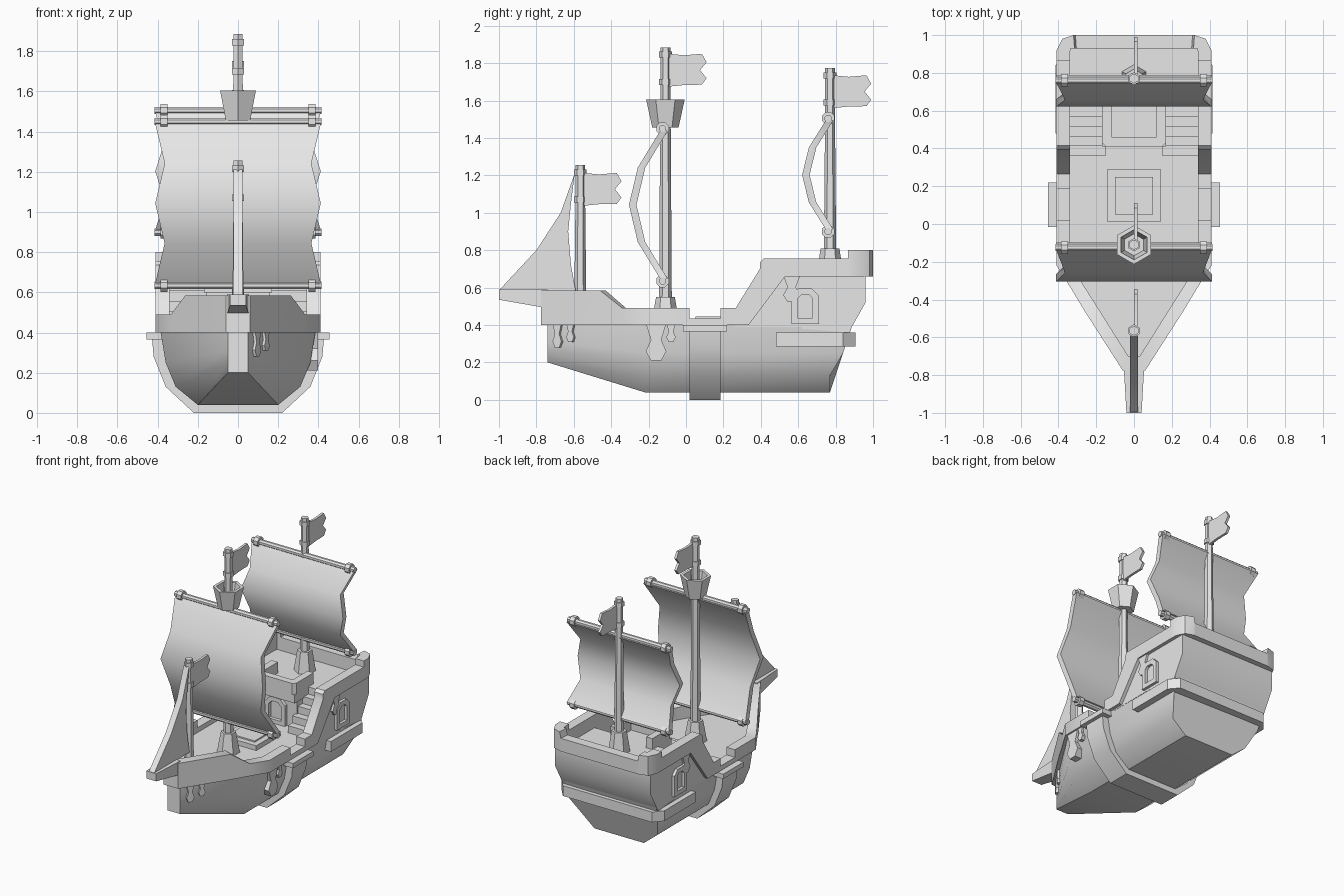
import bpy, bmesh, math
from mathutils import Matrix, Vector

cube = bpy.data.objects.get("Cube")
if cube:
    bpy.data.objects.remove(cube, do_unlink=True)

grey = bpy.data.materials.new("plain_grey")
grey.use_nodes = True
grey.diffuse_color = (0.8, 0.8, 0.8, 1)
grey.node_tree.nodes["Principled BSDF"].inputs["Base Color"].default_value = (0.8, 0.8, 0.8, 1)
parts = []


def loft(name, rings, closed=False):
    """Skin equal-length closed rings; cap the ends unless the rings form a loop."""
    bm = bmesh.new()
    rows = [[bm.verts.new(p) for p in ring] for ring in rings]
    n = len(rows[0])
    pairs = list(zip(rows, rows[1:])) + ([(rows[-1], rows[0])] if closed else [])
    for a, b in pairs:
        for i in range(n):
            j = (i + 1) % n
            bm.faces.new((a[i], a[j], b[j], b[i]))
    if not closed:
        bm.faces.new(rows[0])
        bm.faces.new(rows[-1])
    bmesh.ops.recalc_face_normals(bm, faces=bm.faces)
    me = bpy.data.meshes.new(name)
    bm.to_mesh(me)
    bm.free()
    me.materials.append(grey)
    ob = bpy.data.objects.new(name, me)
    bpy.context.collection.objects.link(ob)
    parts.append(ob)
    return ob


def place(axis, d, u, v):
    return {"x": (d, u, v), "y": (u, d, v), "z": (u, v, d)}[axis]


def prism(name, pts, d0, d1, axis):
    return loft(name, [[place(axis, d, u, v) for u, v in pts] for d in (d0, d1)])


def box(name, x0, x1, y0, y1, z0, z1):
    return prism(name, [(x0, y0), (x1, y0), (x1, y1), (x0, y1)], z0, z1, "z")


def lathe(name, profile, x, y, n=6):
    return loft(name, [[(x - r * math.sin(i * math.tau / n), y + r * math.cos(i * math.tau / n), z)
                        for i in range(n)] for r, z in profile])


def wall(name, rows, z0):
    """Mirrored wall; each row is outer x, y, inner x, y and top height."""
    rows = rows + [(-a, b, -c, d, t) for a, b, c, d, t in reversed(rows)]
    return loft(name, [[(a, b, z0), (a, b, t), (c, d, t), (c, d, z0)] for a, b, c, d, t in rows])


def arch(name, centre, base, a, h, d0, d1, axis, rim):
    """Arched frame standing on a wall."""
    def outline(a, z, top):
        s = a * 0.5
        return [(centre + u, v) for u, v in ((a, z), (a, top - s), (a - s, top),
                                             (s - a, top), (-a, top - s), (-a, z))]
    out = outline(a, base, base + h)
    inn = outline(a - rim, base + rim, base + h - rim)
    return loft(name, [[place(axis, d0, *o), place(axis, d1, *o), place(axis, d1, *i),
                        place(axis, d0, *i)] for o, i in zip(out, inn)], closed=True)


def drip(name, w, h, depth, loc, turn=0):
    """Hanging drip plate, facing +x before it is turned."""
    half = [(w, 0), (w * 0.5, -h * 0.45), (w, -h * 0.75), (w * 0.5, -h)]
    ob = prism(name, half + [(-u, v) for u, v in reversed(half)], -depth, 0, "x")
    ob.data.transform(Matrix.Translation(Vector(loc)) @ Matrix.Rotation(turn, 4, "Z"))
    ob.data.update()


# Hull: sections from bow to stern
section = [(0.2, 0.04), (0.31, 0.13), (0.36, 0.25), (0.385, 0.4)]
bow = [(0.05, 0.2), (0.05, 0.25), (0.05, 0.31), (0.05, 0.4)]
stern_y = [0.77, 0.77, 0.84, 0.89]


def hull_ring(half, ys):
    right = [(x, y, z) for (x, z), y in zip(half, ys)]
    return right + [(-x, y, z) for x, y, z in reversed(right)]


loft("hull", [hull_ring(bow, [-0.74] * 4), hull_ring(section, [-0.22] * 4), hull_ring(section, stern_y)])

# Band around the middle of the hull
band = [(0.22, 0), (0.36, 0.13), (0.42, 0.28), (0.43, 0.4)]
prism("hull_band", band + [(-x, z) for x, z in reversed(band)], 0.02, 0.185, "y")

# Bow bulwark and rails at the stern
wall("bow_bulwark", [(0.41, 0.02, 0.34, 0.02, 0.49), (0.41, -0.22, 0.34, -0.2, 0.49),
                     (0.334, -0.34, 0.27, -0.32, 0.49), (0.262, -0.46, 0.2, -0.43, 0.585),
                     (0.06, -0.775, 0.03, -0.7, 0.585)], 0.4)
wall("stern_rail", [(0.41, 0.865, 0.34, 0.865, 0.8), (0.41, 0.92, 0.34, 0.9, 0.8),
                    (0.38, 0.98, 0.335, 0.93, 0.8), (0.32, 1, 0.315, 0.93, 0.8),
                    (0.31, 1, 0.305, 0.93, 0.755)], 0.66)
wall("stern_wale", [(0.415, 0.48, 0.34, 0.48, 0.36), (0.415, 0.84, 0.34, 0.8, 0.36),
                    (0.36, 0.905, 0.3, 0.82, 0.36)], 0.285)

# Stern block with the upper deck
stern = [(0.62, 0.38), (0.62, 0.66), (0.96, 0.66), (0.96, 0.52), (0.87, 0.36)]
prism("stern_block", stern, -0.385, 0.385, "x")

rail = [(0.185, 0.4), (0.185, 0.49), (0.265, 0.49), (0.395, 0.7), (0.395, 0.735), (0.415, 0.755),
        (0.87, 0.755), (0.87, 0.66), (0.53, 0.66), (0.335, 0.4)]
side_wall = [(0.25, 0.39), (0.3, 0.41), (0.5, 0.68), (0.64, 0.66), (0.64, 0.39)]
for side, s in (("left", 1), ("right", -1)):
    prism(side + "_stern_side_rail", rail, s * 0.34, s * 0.41, "x")
    prism(side + "_stern_wall", side_wall, s * 0.34, s * 0.385, "x")
    xs = sorted((s * 0.34, s * 0.41))
    box(side + "_gangway_sill", *xs, 0.02, 0.185, 0.39, 0.435)
    box(side + "_band_cap", *sorted((s * 0.36, s * 0.455)), -0.015, 0.22, 0.365, 0.4)
    arch(side + "_window_frame", 0.637, 0.405, 0.073, 0.19, s * 0.37, s * 0.405, "x", 0.033)
    # Stairs up to the stern deck
    for i in range(5):
        box(f"{side}_stair_{i + 1}", *sorted((s * 0.15, s * 0.345)),
            0.36 + 0.052 * i, 0.63, 0.39, 0.4 + 0.052 * (i + 1))

# Cabin with balcony and door
box("cabin", -0.16, 0.16, 0.45, 0.63, 0.39, 0.64)
box("balcony_floor", -0.17, 0.17, 0.41, 0.63, 0.6, 0.66)
wall("balcony_rail", [(0.17, 0.63, 0.12, 0.63, 0.74), (0.17, 0.43, 0.12, 0.46, 0.74),
                      (0.15, 0.41, 0.11, 0.46, 0.74)], 0.65)
arch("cabin_door_frame", 0, 0.4, 0.08, 0.19, 0.46, 0.425, "y", 0.03)

# Deck hatch
box("hatch_base", -0.14, 0.14, 0.01, 0.29, 0.39, 0.435)
box("hatch_lid", -0.1, 0.1, 0.05, 0.25, 0.43, 0.445)

# Bowsprit and jib
loft("bowsprit", [[(-w, y, low), (w, y, low), (w, y, 0.59), (-w, y, 0.59)]
                  for w, y, low in ((0.04, -1, 0.535), (0.055, -0.74, 0.49))])
prism("jib_sail", [(-0.595, 1.21), (-0.67, 1), (-0.8, 0.8), (-1, 0.585), (-0.59, 0.585),
                   (-0.615, 0.72), (-0.63, 0.9), (-0.615, 1.05)], -0.022, 0.022, "x")


def mast(name, y, z0, top, flag_low, r):
    """Pole with two bands and a notched flag."""
    bands = []
    for z in (top - 0.185, top - 0.04):
        bands += [(r - 0.003, z - 0.016), (r + 0.005, z - 0.016), (r + 0.005, z + 0.016), (r - 0.003, z + 0.016)]
    lathe(name + "_mast", [(r + 0.005, z0)] + bands + [(r - 0.003, top)], 0, y)
    lo, hi = flag_low, flag_low + 0.175
    tail = [(0.195, 0.01), (0.22, 0.045), (0.185, 0.088), (0.22, 0.13), (0.195, 0.175)]
    prism(name + "_flag", [(y + 0.02, hi), (y + 0.02, lo), (y + 0.1, lo + 0.008)]
          + [(y + u, lo + v) for u, v in tail] + [(y + 0.1, hi - 0.008)], 0.0, 0.018, "x")


mast("fore", -0.565, 0.39, 1.255, 1.038, 0.029)
mast("main", -0.11, 0.39, 1.885, 1.675, 0.03)
mast("aft", 0.77, 0.65, 1.775, 1.56, 0.029)
lathe("main_mast_base", [(0.078, 0.39), (0.05, 0.55)], 0, -0.11)
lathe("aft_mast_base", [(0.075, 0.65), (0.05, 0.81)], 0, 0.77)
lathe("crows_nest", [(0.07, 1.455), (0.103, 1.605), (0.08, 1.605), (0.058, 1.485)], 0, -0.11)


# Yards and billowing sails
def yard(name, y, z):
    half = [(0.02, 0.415), (0.02, 0.386), (0.036, 0.386), (0.036, 0.35), (0.02, 0.35)]
    ob = lathe(name, [(r, -d) for r, d in half] + [(r, d) for r, d in reversed(half)], 0, 0, 8)
    ob.data.transform(Matrix.Translation((0, y, z)) @ Matrix.Rotation(math.pi / 2, 4, "Y")
                      @ Matrix.Rotation(math.pi / 8, 4, "Z"))
    ob.data.update()


def sail(name, y, low, high, belly):
    yard(name + "_upper_yard", y, high)
    yard(name + "_lower_yard", y, low)
    rings = []
    for i, bulge in enumerate((0, 0.72, 1, 0.72, 0)):
        z = low + 0.01 + (high - low - 0.02) * i / 4
        w = 0.365 if i % 2 else 0.412
        f = y - 0.012 - belly * bulge
        rings.append([(-w, f, z), (w, f, z), (w, f + 0.04, z), (-w, f + 0.04, z)])
    loft(name + "_sail", rings)


sail("main", -0.125, 0.635, 1.45, 0.168)
sail("aft", 0.76, 0.9, 1.505, 0.127)

# Drips hanging from the rails
bow_turn = -math.atan2(0.33, 0.52)
drip("bow_drip_long", 0.028, 0.13, 0.05, (0.1, -0.69, 0.41), bow_turn)
drip("bow_drip_short", 0.024, 0.1, 0.05, (0.145, -0.62, 0.41), bow_turn)
drip("middle_drip_long", 0.055, 0.2, 0.06, (0.398, -0.16, 0.41))
drip("middle_drip_short", 0.025, 0.1, 0.05, (0.398, -0.08, 0.41))
for side, x in (("left", 0.4), ("right", -0.37)):
    drip(side + "_window_drip", 0.045, 0.14, 0.03, (x, 0.565, 0.665))

# Smooth the gentle bends, keep hard edges
bpy.ops.object.select_all(action="DESELECT")
for ob in parts:
    ob.select_set(True)
bpy.context.view_layer.objects.active = parts[0]
bpy.ops.object.shade_smooth_by_angle(angle=math.radians(38))
